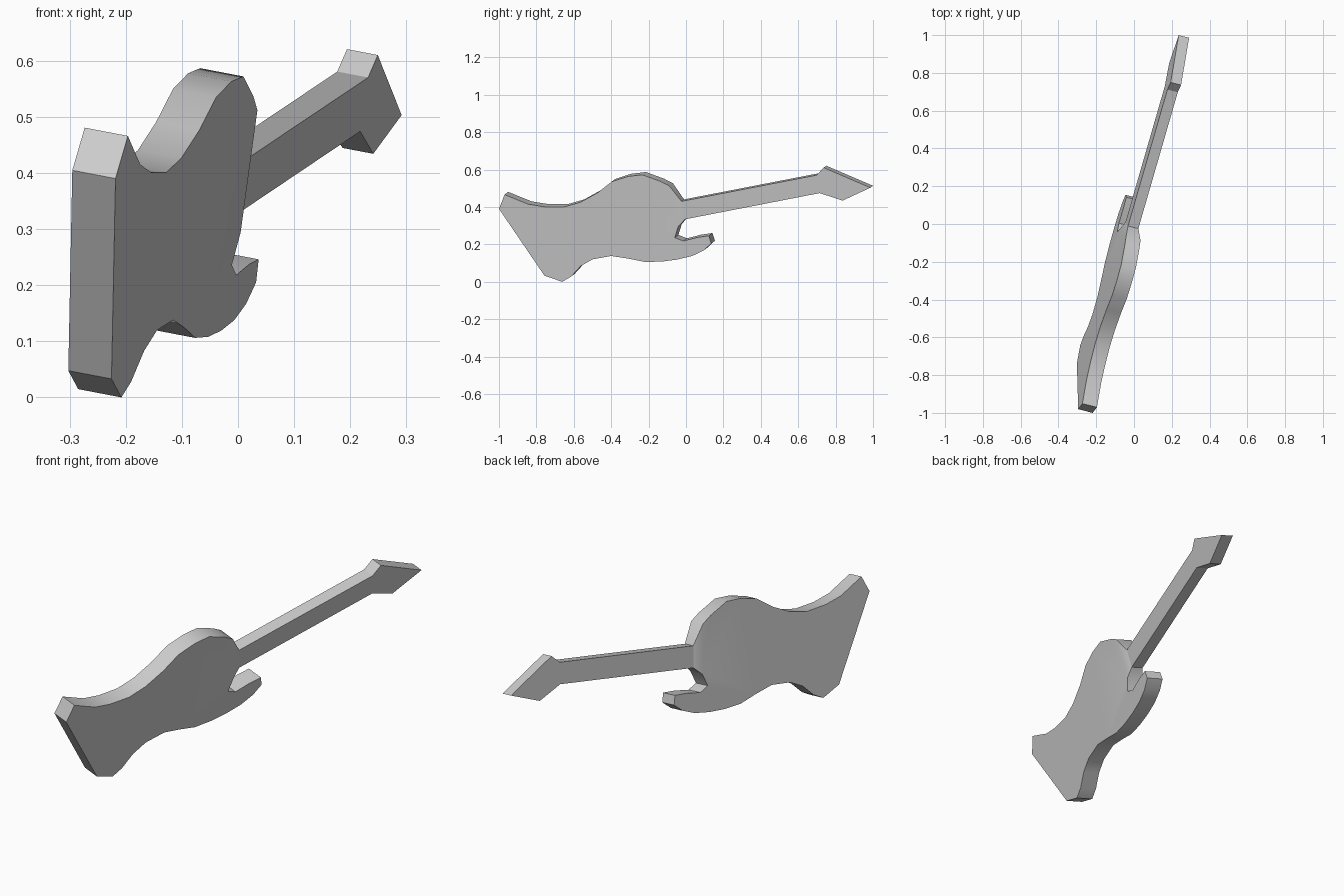
import bpy, bmesh
from mathutils import Vector

if "Cube" in bpy.data.objects:
    bpy.data.objects.remove(bpy.data.objects["Cube"])

# The instrument leans: its front lies in the plane x = A + B*y + C*z
A, B, C = -0.041, 0.252, 0.1915
DEPTH = Vector((-0.077, 0.0194, 0.0147))   # front to back of the body
INSET = 0.143                              # the neck is thinner on both sides


def plate(name, outline, thin, open_sides):
    """Outline is (y, z), clockwise seen from the front; thin = inset vertex
    indices; open_sides = edges left open where parts join."""
    bm = bmesh.new()
    front, back = [], []
    for i, (y, z) in enumerate(outline):
        p = Vector((A + B * y + C * z, y, z))
        k = INSET if i in thin else 0.0
        front.append(bm.verts.new(p + DEPTH * k))
        back.append(bm.verts.new(p + DEPTH * (1 - k)))
    caps = [bm.faces.new(front[::-1]), bm.faces.new(back)]
    n = len(outline)
    for i in range(n):
        if i not in open_sides:
            j = (i + 1) % n
            bm.faces.new((front[i], front[j], back[j], back[i]))
    bm.normal_update()
    bmesh.ops.triangulate(bm, faces=caps, ngon_method='BEAUTY')
    mesh = bpy.data.meshes.new(name)
    bm.to_mesh(mesh)
    bm.free()
    ob = bpy.data.objects.new(name, mesh)
    bpy.context.collection.objects.link(ob)
    bpy.ops.object.select_all(action='DESELECT')
    ob.select_set(True)
    bpy.context.view_layer.objects.active = ob
    bpy.ops.object.shade_smooth_by_angle(angle=0.52)
    return ob


# Shared joints: body to neck, neck to headstock (top, bottom)
heel = [(-0.027, 0.428), (-0.008, 0.332)]
nut = [(0.695, 0.568), (0.712, 0.472)]

# Body: upper edge, heel, cutaway and horn, lower edge
upper = [(-1.0, 0.39), (-0.97, 0.466), (-0.844, 0.415), (-0.756, 0.401),
         (-0.65, 0.401), (-0.563, 0.426), (-0.473, 0.476), (-0.398, 0.535),
         (-0.312, 0.563), (-0.234, 0.572), (-0.137, 0.537), (-0.089, 0.512)]
lower = [(-0.042, 0.294), (-0.06, 0.236), (-0.015, 0.218), (0.06, 0.237),
         (0.122, 0.246), (0.135, 0.205), (0.094, 0.167), (0.033, 0.138),
         (-0.046, 0.119), (-0.13, 0.108), (-0.22, 0.106), (-0.31, 0.124),
         (-0.4, 0.138), (-0.5, 0.12), (-0.564, 0.083), (-0.614, 0.028),
         (-0.662, 0.0), (-0.757, 0.033)]
h = len(upper)
plate("body", upper + heel + lower, {h, h + 1}, {h})

# Neck: a thin tapered bar, open at both joints
plate("neck", [heel[0], nut[0], nut[1], heel[1]], {0, 1, 2, 3}, {1, 3})

# Headstock: pointed arrow shape
plate("headstock", [nut[0], (0.733, 0.608), (0.983, 0.501), (0.835, 0.432), nut[1]],
      {0, 1, 2, 3, 4}, {4})
